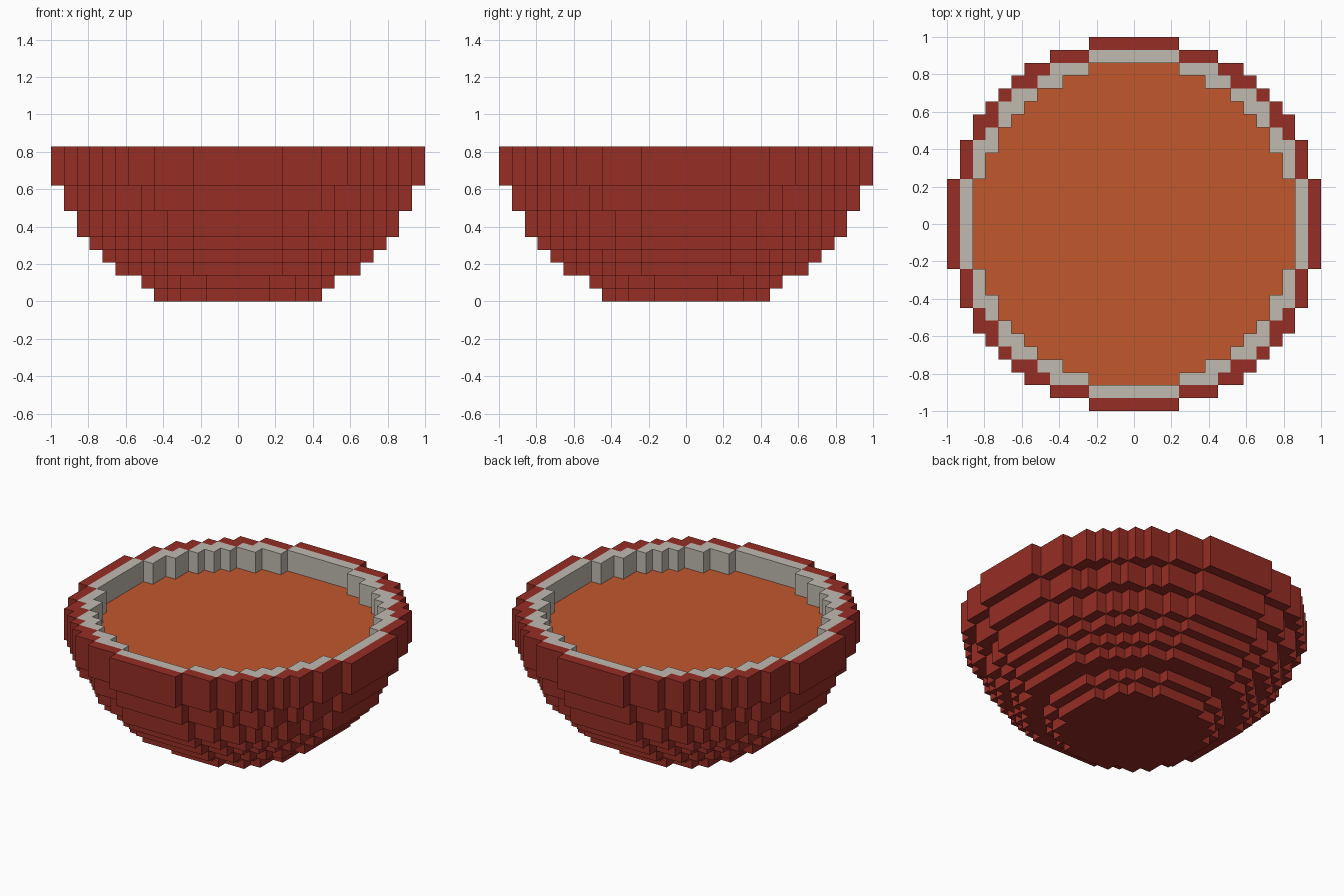
import bpy, bmesh, math

cube = bpy.data.objects.get("Cube")
if cube:
    bpy.data.objects.remove(cube, do_unlink=True)

U = 2 / 29                      # edge of one block
TOP, FILL = 12, 10              # rim and soup heights, in blocks
# (radius, bottom, top) of each stepped tier, in blocks
TIERS = [(6, 0, 1), (7, 1, 2), (9, 2, 3), (10, 3, 4), (11, 4, 5),
         (12, 5, 7), (13, 7, 9), (14, 9, 12)]


def material(name, rgb):
    m = bpy.data.materials.new(name)
    m.use_nodes = True
    m.diffuse_color = (*rgb, 1)
    bsdf = next(n for n in m.node_tree.nodes if n.type == 'BSDF_PRINCIPLED')
    bsdf.inputs["Base Color"].default_value = (*rgb, 1)
    bsdf.inputs["Roughness"].default_value = 0.8
    return m


def half(n, j):
    """Half width of row j in a blocky disc of radius n."""
    return math.floor(math.sqrt((n + 0.5) ** 2 - j * j)) + 0.5


def outline(n):
    """Counter-clockwise stepped outline, corners only."""
    right = []
    for j in range(-n, n + 1):
        right += [(half(n, j), j - 0.5), (half(n, j), j + 0.5)]
    pts = right + [(-x, y) for x, y in reversed(right)]
    pts = [p for i, p in enumerate(pts) if p != pts[i - 1]]
    keep = []
    for i, b in enumerate(pts):
        a, c = pts[i - 1], pts[(i + 1) % len(pts)]
        if (b[0] - a[0]) * (c[1] - b[1]) != (b[1] - a[1]) * (c[0] - b[0]):
            keep.append(b)
    return keep


def quad(bm, pts, flip):
    vs = [bm.verts.new((x * U, y * U, z * U)) for x, y, z in pts]
    bm.faces.new(vs[::-1] if flip else vs)


def wall(bm, n, z0, z1, inward=False):
    pts = outline(n)
    for a, b in zip(pts, pts[1:] + pts[:1]):
        quad(bm, [(*a, z0), (*b, z0), (*b, z1), (*a, z1)], inward)


def flat(bm, n, z, hole=None, down=False):
    """Level disc, or ring when a hole radius is given, in row strips."""
    for j in range(-n, n + 1):
        h = half(n, j)
        if hole is not None and abs(j) <= hole:
            g = half(hole, j)
            spans = [(-h, -g), (g, h)]
        else:
            spans = [(-h, h)]
        for x0, x1 in spans:
            if x1 > x0:
                quad(bm, [(x0, j - 0.5, z), (x1, j - 0.5, z),
                          (x1, j + 0.5, z), (x0, j + 0.5, z)], down)


def finish(bm, name, mat):
    bmesh.ops.remove_doubles(bm, verts=bm.verts[:], dist=1e-4)
    me = bpy.data.meshes.new(name)
    bm.to_mesh(me)
    bm.free()
    me.materials.append(mat)
    bpy.context.scene.collection.objects.link(bpy.data.objects.new(name, me))


# Outer bowl: stepped tiers, undersides and red rim
bm = bmesh.new()
below = None
for n, z0, z1 in TIERS:
    wall(bm, n, z0, z1)
    flat(bm, n, z0, hole=below, down=True)
    below = n
flat(bm, 14, TOP, hole=13)
finish(bm, "bowl_shell", material("dark red", (0.305, 0.026, 0.018)))

# Inner lining: rim ring and the wall above the soup
bm = bmesh.new()
flat(bm, 13, TOP, hole=12)
wall(bm, 12, FILL, TOP, inward=True)
finish(bm, "bowl_lining", material("warm grey", (0.527, 0.491, 0.434)))

# Soup surface
bm = bmesh.new()
flat(bm, 12, FILL)
finish(bm, "soup", material("orange", (0.539, 0.095, 0.027)))
